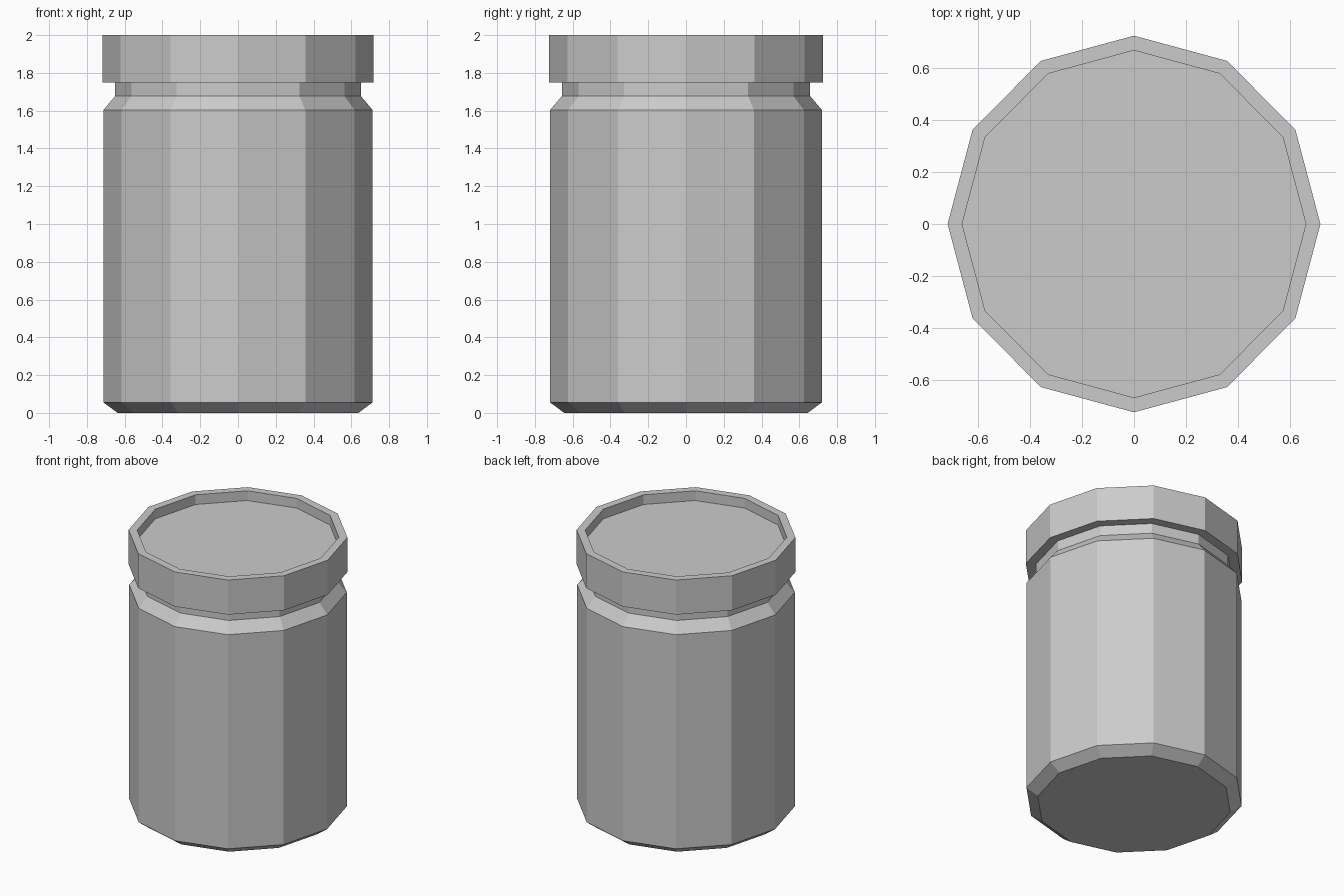
import bpy
import bmesh
from math import cos, sin, tau

if "Cube" in bpy.data.objects:
    bpy.data.objects.remove(bpy.data.objects["Cube"])

SIDES = 12
STRETCH_Y = 1.01  # the jar is very slightly wider front to back


def lathe(name, profile, cap_first=False, cap_last=False):
    """Spin a (radius, z) profile into a flat-faced twelve-sided shell."""
    bm = bmesh.new()
    rings = [[bm.verts.new((r * cos(tau * i / SIDES),
                            r * STRETCH_Y * sin(tau * i / SIDES), z))
              for i in range(SIDES)] for r, z in profile]
    for a, b in zip(rings, rings[1:]):
        for i in range(SIDES):
            j = (i + 1) % SIDES
            bm.faces.new((a[i], a[j], b[j], b[i]))
    if cap_first:
        bm.faces.new(rings[0][::-1])
    if cap_last:
        bm.faces.new(rings[-1])
    mesh = bpy.data.meshes.new(name)
    bm.to_mesh(mesh)
    bm.free()
    obj = bpy.data.objects.new(name, mesh)
    bpy.context.collection.objects.link(obj)
    return obj


# Jar: bevelled foot, straight wall, sloped shoulder and short neck
lathe("jar_body", [(0.638, 0), (0.713, 0.056), (0.713, 1.603),
                   (0.651, 1.677), (0.651, 1.75)], cap_first=True)

# Lid: overhanging underside, outer band, raised rim and recessed top
lathe("lid", [(0.651, 1.75), (0.717, 1.75), (0.717, 2.0),
              (0.661, 2.0), (0.661, 1.93)], cap_last=True)
